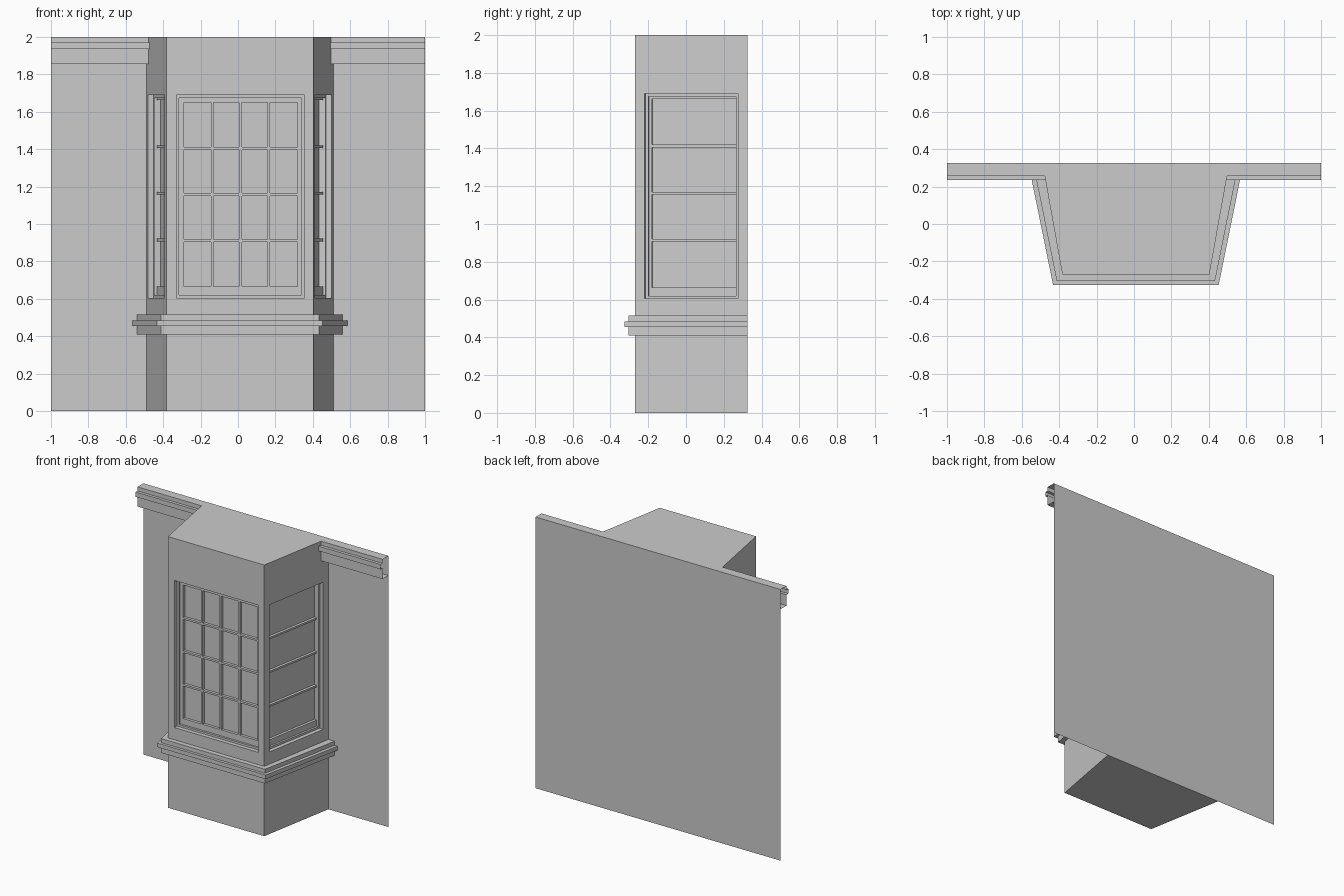
import bpy
import bmesh
from mathutils import Vector

cube = bpy.data.objects.get("Cube")
if cube:
    bpy.data.objects.remove(cube, do_unlink=True)

grey = bpy.data.materials.new("plain_grey")
grey.use_nodes = True
colour = (0.6, 0.6, 0.6, 1)
grey.diffuse_color = colour
grey.node_tree.nodes["Principled BSDF"].inputs["Base Color"].default_value = colour

CX, BACK, FRONT, TOP = 0.01, 0.325, -0.27, 2.0


def finish(name, bm):
    mesh = bpy.data.meshes.new(name)
    bmesh.ops.remove_doubles(bm, verts=bm.verts, dist=0.0001)
    bm.to_mesh(mesh)
    bm.free()
    mesh.materials.append(grey)
    obj = bpy.data.objects.new(name, mesh)
    bpy.context.collection.objects.link(obj)
    return obj


def bridge(bm, rows, closed):
    """Join successive rows of points with quads."""
    rows = [[bm.verts.new(p) for p in row] for row in rows]
    n = len(rows[0])
    for a, b in zip(rows, rows[1:]):
        for i in range(n if closed else n - 1):
            j = (i + 1) % n
            bm.faces.new((a[i], a[j], b[j], b[i]))
    return rows


def plan(front_half, back_half, front_y):
    """Three-sided bay outline, from back left round to back right."""
    return [(CX - back_half, BACK), (CX - front_half, front_y),
            (CX + front_half, front_y), (CX + back_half, BACK)]


bay = plan(0.393, 0.5, FRONT)


def facet(name, start, end, hole, strip, opening, columns):
    """Wall panel with a stepped window recess, glass and glazing bars."""
    start, end = Vector((*start, 0)), Vector((*end, 0))
    along = (end - start).normalized()
    inward = Vector((-along.y, along.x, 0))

    def at(u, z, d):
        return start + along * u + inward * d + Vector((0, 0, z))

    def rect(r, d):
        u0, u1, z0, z1 = r
        return [at(u0, z0, d), at(u1, z0, d), at(u1, z1, d), at(u0, z1, d)]

    face, sash, glass = 0.03, 0.045, 0.065
    panel = (0, (end - start).length, 0, TOP)
    bm = bmesh.new()
    rows = bridge(bm, [rect(panel, 0), rect(hole, 0), rect(hole, face), rect(strip, face),
                       rect(strip, sash), rect(opening, sash), rect(opening, glass)], True)
    bm.faces.new(rows[-1])
    finish(name + "_wall_and_window", bm)

    # Glazing bars
    bm = bmesh.new()
    u0, u1, z0, z1 = opening
    half = 0.007
    bars = []
    for i in range(1, columns):
        u = u0 + (u1 - u0) * i / columns
        bars.append((u - half, u + half, z0, z1))
    for i in range(1, 4):
        z = z0 + (z1 - z0) * i / 4
        bars.append((u0, u1, z - half, z + half))
    for bar in bars:
        rows = bridge(bm, [rect(bar, glass), rect(bar, sash)], True)
        bm.faces.new(rows[-1])
    finish(name + "_glazing_bars", bm)


# Three bay facets, the side windows mirrored
facet("bay_front", bay[1], bay[2], (0.053, 0.738, 0.605, 1.69),
      (0.068, 0.723, 0.62, 1.675), (0.093, 0.7, 0.665, 1.65), 4)
side = [(0.051, 0.554, 0.605, 1.69), (0.066, 0.539, 0.62, 1.675), (0.083, 0.537, 0.665, 1.662)]
length = (Vector(bay[3]) - Vector(bay[2])).length
facet("bay_left", bay[2], bay[3], *side, 1)
facet("bay_right", bay[0], bay[1], *[(length - b, length - a, c, d) for a, b, c, d in side], 1)

# Bay roof and floor
for name, z, order in (("bay_roof", TOP, 1), ("bay_floor", 0, -1)):
    bm = bmesh.new()
    bm.faces.new([bm.verts.new((x, y, z)) for x, y in bay[::order]])
    finish(name, bm)

# Stepped sill moulding wrapped round the bay
inner, outer = plan(0.423, 0.55, -0.305), plan(0.443, 0.575, -0.325)
steps = [(bay, 0.41), (inner, 0.41), (inner, 0.455), (outer, 0.455),
         (outer, 0.485), (inner, 0.485), (inner, 0.515), (bay, 0.515)]
bm = bmesh.new()
bridge(bm, [[(x, y, z) for x, y in outline] for outline, z in steps], False)
finish("sill_moulding", bm)

# Back wall sheet
bm = bmesh.new()
bm.faces.new([bm.verts.new((x, BACK, z)) for x, z in ((-1, 0), (1, 0), (1, TOP), (-1, TOP))])
finish("back_wall", bm)

# Cornice on each side, open at its outer end and trimmed to the bay
profile = [(BACK, 1.855), (0.257, 1.855), (0.257, 1.935), (0.235, 1.935),
           (0.235, 1.97), (0.257, 1.97), (0.257, TOP), (BACK, TOP)]
for name, s in (("left_cornice", 1), ("right_cornice", -1)):
    bm = bmesh.new()
    rows = []
    for y, z in profile:
        trim = CX + s * (0.5 - (BACK - y) * 0.18)
        rows.append([(x, y, z) for x in sorted((trim, s))])
    bridge(bm, rows, False)
    finish(name, bm)
